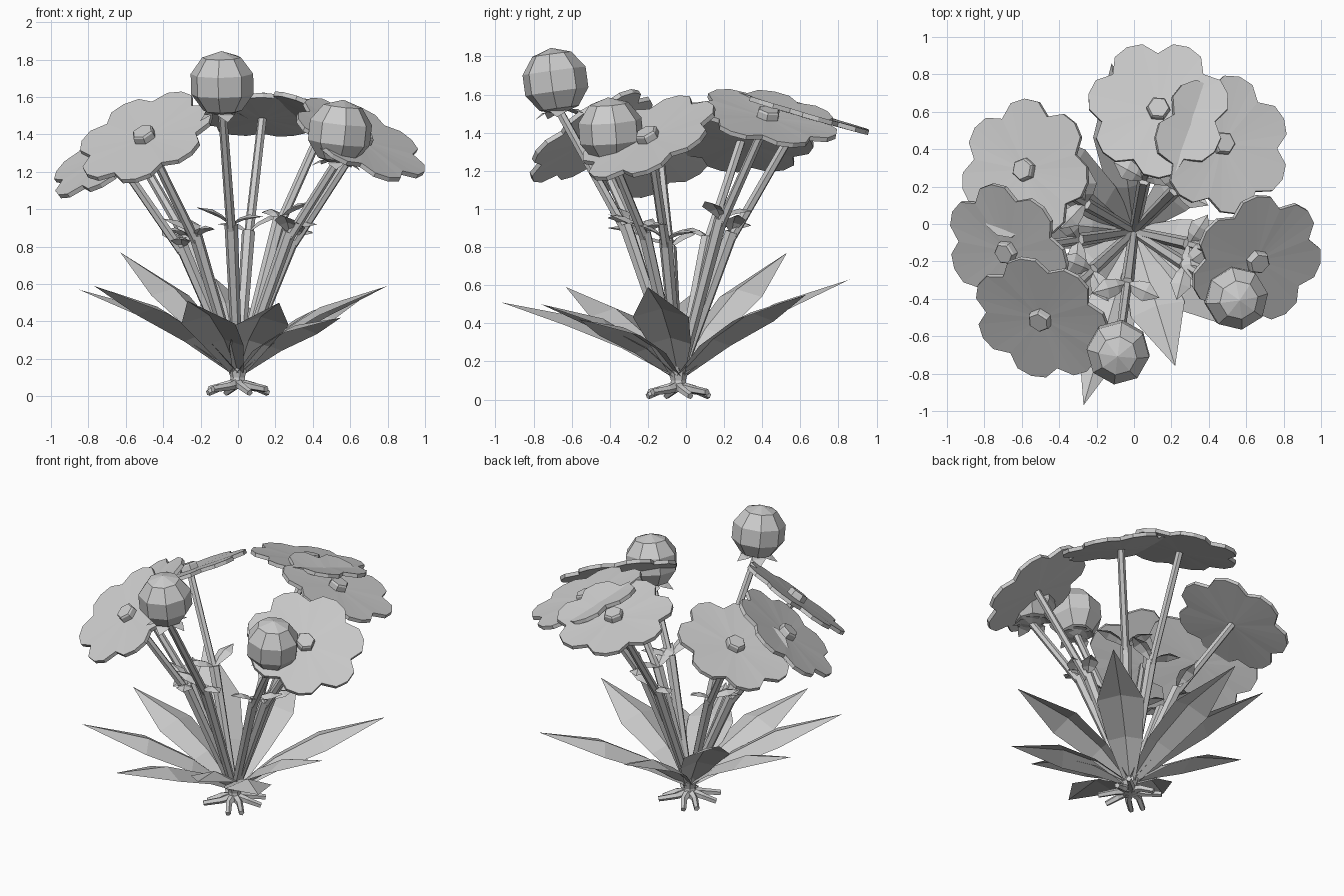
import bpy, bmesh, math
from mathutils import Vector, Matrix

cube = bpy.data.objects.get("Cube")
if cube:
    bpy.data.objects.remove(cube, do_unlink=True)

grey = bpy.data.materials.new("plain_grey")
grey.use_nodes = True
colour = (0.6, 0.6, 0.6, 1)
grey.diffuse_color = colour
grey.node_tree.nodes["Principled BSDF"].inputs["Base Color"].default_value = colour

ROOT = Vector((0, -0.04, 0.1))
UP = Vector((0, 0, 1))


def finish(bm, name):
    mesh = bpy.data.meshes.new(name)
    bm.to_mesh(mesh)
    bm.free()
    mesh.materials.append(grey)
    obj = bpy.data.objects.new(name, mesh)
    bpy.context.collection.objects.link(obj)
    return obj


def frame(centre, normal):
    return Matrix.Translation(centre) @ Vector(normal).to_track_quat('Z', 'Y').to_matrix().to_4x4()


def add_tube(bm, points, radii, sides=6):
    """Tube with one ring for each path point."""
    rings = []
    for i, p in enumerate(points):
        along = points[min(i + 1, len(points) - 1)] - points[max(i - 1, 0)]
        m = frame(p, along)
        rings.append([bm.verts.new(m @ Vector((radii[i] * math.cos(math.tau * k / sides),
                                               radii[i] * math.sin(math.tau * k / sides), 0)))
                      for k in range(sides)])
    for a, b in zip(rings, rings[1:]):
        for k in range(sides):
            n = (k + 1) % sides
            bm.faces.new((a[k], a[n], b[n], b[k]))
    bm.faces.new(rings[0][::-1])
    bm.faces.new(rings[-1])


def add_leaf(bm, start, tip, width, droop, arch):
    """Pointed leaf with drooping edges either side of its midrib."""
    along = tip - start
    side = along.cross(UP).normalized()
    lift = side.cross(along).normalized()
    rows = []
    for t, w in ((0, 0.2), (0.3, 0.75), (0.6, 1)):
        mid = start + along * t + lift * arch * math.sin(math.pi * t)
        rows.append([bm.verts.new(mid - side * width * w - lift * droop * w),
                     bm.verts.new(mid),
                     bm.verts.new(mid + side * width * w - lift * droop * w)])
    end = bm.verts.new(tip)
    for a, b in zip(rows, rows[1:]):
        for k in range(2):
            bm.faces.new((a[k], a[k + 1], b[k + 1], b[k]))
    for k in range(2):
        bm.faces.new((rows[-1][k], rows[-1][k + 1], end))


def flower(name, centre, normal, turn):
    """Seven-lobed plate with a hexagonal centre."""
    m = frame(centre, normal) @ Matrix.Rotation(turn, 4, 'Z')
    bm = bmesh.new()
    lobes, steps = 7, 4
    count = lobes * steps
    layers = []
    for z in (-0.025, 0.0):
        ring = []
        for k in range(count):
            a = math.tau * k / count
            r = (0.31, 0.37, 0.382, 0.37)[k % steps]
            ring.append(bm.verts.new(m @ Vector((r * math.cos(a), r * math.sin(a), z))))
        layers.append((bm.verts.new(m @ Vector((0, 0, z - 0.01))), ring))
    (low, bottom), (high, top) = layers
    for k in range(count):
        n = (k + 1) % count
        bm.faces.new((high, top[k], top[n]))
        bm.faces.new((low, bottom[n], bottom[k]))
        bm.faces.new((bottom[k], bottom[n], top[n], top[k]))
    add_tube(bm, [m @ Vector((0, 0, z)) for z in (-0.02, 0.025, 0.035)], (0.065, 0.063, 0.055))
    finish(bm, name)


def stem(name, end, height):
    """Thick lower stalk, thin upper stalk and a pair of small leaves at the joint."""
    share = (height - ROOT.z) / (end.z - ROOT.z) * 0.77
    joint = ROOT + (end - ROOT) * share
    joint.z = height
    bm = bmesh.new()
    add_tube(bm, [ROOT, joint], (0.026, 0.036))
    add_tube(bm, [joint - UP * 0.03, end], (0.026, 0.024))
    finish(bm, name + "_stem")
    bm = bmesh.new()
    out = Vector((end.x, end.y, 0)).normalized()
    across = out.cross(UP)
    for d, rise in ((across + out * 0.4, 0.09), (out * 0.3 - across, 0.04)):
        add_leaf(bm, joint, joint + d * 0.18 + UP * rise, 0.055, 0.02, 0.03)
    finish(bm, name + "_stem_leaves")


# Open flowers: centre, facing direction, turn, joint height
flowers = {
    "back_right_flower": ((-0.585, 0.29, 1.38), (-0.45, 0.08, 0.89), 0.2, 0.85),
    "right_flower": ((-0.68, -0.15, 1.32), (-0.55, -0.33, 0.76), 0.5, 0.8),
    "front_right_flower": ((-0.50, -0.51, 1.39), (-0.34, -0.53, 0.775), 0.1, 0.86),
    "back_flower": ((0.13, 0.615, 1.515), (0.02, 0.28, 0.96), 0.3, 0.88),
    "back_left_flower": ((0.475, 0.43, 1.49), (0.34, 0.17, 0.92), 0.6, 0.95),
    "left_flower": ((0.66, -0.20, 1.38), (0.42, -0.39, 0.82), 0.4, 0.84),
}
for name, (centre, normal, turn, height) in flowers.items():
    flower(name, Vector(centre), normal, turn)
    stem(name, Vector(centre) - Vector(normal) * 0.03, height)

# Closed buds with hanging sepals
buds = {"front_bud": ((-0.085, -0.685, 1.67), 0.92), "left_bud": ((0.545, -0.395, 1.41), 0.88)}
for name, (place, height) in buds.items():
    centre = Vector(place)
    axis = Vector((centre.x * 0.2, centre.y * 0.2, 1)).normalized()
    m = frame(centre, axis)
    bm = bmesh.new()
    bmesh.ops.create_uvsphere(bm, u_segments=8, v_segments=5, radius=0.177, matrix=m)
    finish(bm, name)
    neck = centre - axis * 0.16
    bm = bmesh.new()
    for k in range(5):
        a = math.tau * k / 5
        add_leaf(bm, neck, m @ Vector((0.14 * math.cos(a), 0.14 * math.sin(a), -0.19)), 0.045, 0, 0.02)
    finish(bm, name + "_sepals")
    stem(name, neck, height)

# Large leaves around the base
leaf_tips = [(-0.77, -0.63, 0.59), (-0.85, 0.05, 0.57), (-0.63, 0.53, 0.77),
             (-0.12, 0.86, 0.63), (0.70, 0.63, 0.55), (0.80, -0.20, 0.59),
             (0.55, -0.56, 0.42), (0.22, -0.76, 0.50), (-0.27, -0.97, 0.51)]
for i, tip in enumerate(leaf_tips):
    bm = bmesh.new()
    add_leaf(bm, ROOT + UP * 0.02, Vector(tip), 0.15, 0.05, 0.09)
    finish(bm, f"base_leaf_{i + 1}")

# Crown and spreading roots
bm = bmesh.new()
add_tube(bm, [ROOT + UP * z for z in (-0.06, 0, 0.05)], (0.05, 0.04, 0.055), 7)
finish(bm, "root_crown")
for i in range(8):
    a = math.tau * i / 8 + 0.2
    d = Vector((math.cos(a), math.sin(a), 0))
    odd = i % 2
    reach = 0.2 if odd else 0.17
    bend = d.cross(UP) * (0.03 if odd else -0.03)
    floor = Vector((ROOT.x, ROOT.y, 0.018))
    bm = bmesh.new()
    add_tube(bm, [ROOT - UP * 0.03, floor + d * 0.09 + UP * 0.035,
                  floor + d * reach + bend + UP * (0.02 if odd else 0)], (0.03, 0.022, 0.018), 5)
    finish(bm, f"root_{i + 1}")
